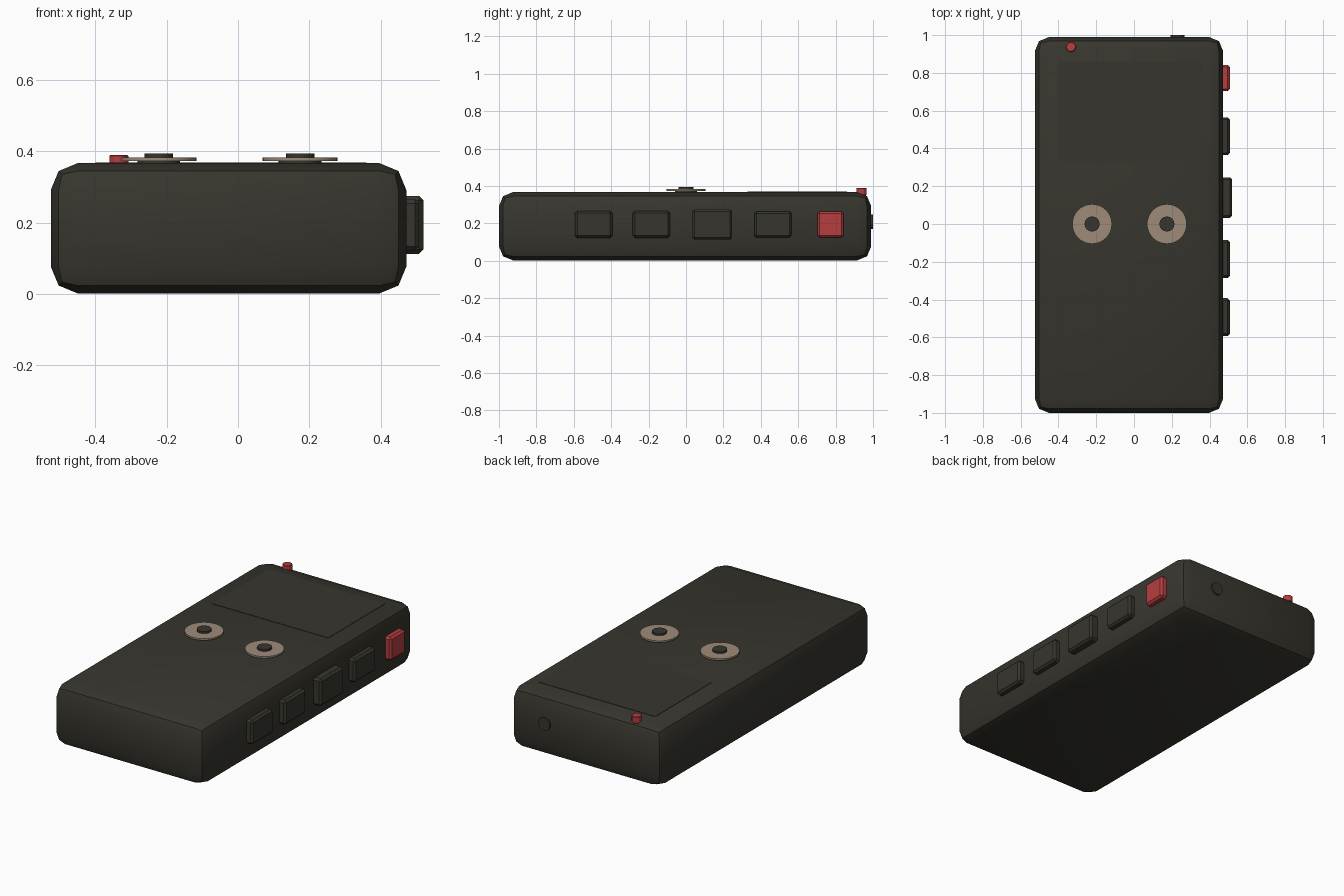
import bpy
import math

default = bpy.data.objects.get("Cube")
if default:
    bpy.data.objects.remove(default, do_unlink=True)


def material(name, colour):
    m = bpy.data.materials.new(name)
    m.use_nodes = True
    m.diffuse_color = (*colour, 1)
    m.node_tree.nodes["Principled BSDF"].inputs["Base Color"].default_value = (*colour, 1)
    return m


CHARCOAL = material("charcoal", (0.038, 0.036, 0.027))
RED = material("red", (0.47, 0.048, 0.05))
TAN = material("tan", (0.34, 0.26, 0.19))


def finish(name, mat, bevel=0, segments=1):
    ob = bpy.context.object
    ob.name = name
    ob.data.materials.append(mat)
    if bevel:
        mod = ob.modifiers.new("Bevel", 'BEVEL')
        mod.width = bevel
        mod.segments = segments
        bpy.ops.object.modifier_apply(modifier=mod.name)
    bpy.ops.object.shade_smooth_by_angle(angle=math.radians(30))
    return ob


def box(name, lo, hi, mat, bevel=0, segments=1):
    bpy.ops.mesh.primitive_cube_add(size=1, location=[(a + b) / 2 for a, b in zip(lo, hi)])
    bpy.context.object.scale = [b - a for a, b in zip(lo, hi)]
    bpy.ops.object.transform_apply(location=False, rotation=False, scale=True)
    return finish(name, mat, bevel, segments)


def disc(name, centre, radius, depth, mat, sides=32, rotation=(0, 0, 0), bevel=0):
    bpy.ops.mesh.primitive_cylinder_add(vertices=sides, radius=radius, depth=depth,
                                        location=centre, rotation=rotation)
    return finish(name, mat, bevel)


# Case with rounded edges, and the thin display panel
box("case", (-0.525, -1, 0.002), (0.472, 0.99, 0.367), CHARCOAL, 0.075, 2)
box("display_panel", (-0.4, 0.33, 0.364), (0.36, 0.86, 0.369), CHARCOAL)

# Two dials: stem, wide washer and centre cap
for side, x in (("right", -0.222), ("left", 0.174)):
    disc(side + "_dial_stem", (x, 0, 0.37), 0.06, 0.012, CHARCOAL)
    disc(side + "_dial_ring", (x, 0, 0.378), 0.105, 0.01, TAN, 40)
    disc(side + "_dial_cap", (x, 0, 0.386), 0.04, 0.016, CHARCOAL, 16)

# Buttons along the left side: name, centre y, half length, half height, outer x
BUTTONS = (
    ("lower_button", -0.493, 0.1, 0.072, 0.508, CHARCOAL),
    ("second_button", -0.185, 0.1, 0.072, 0.508, CHARCOAL),
    ("middle_button", 0.14, 0.107, 0.081, 0.52, CHARCOAL),
    ("upper_button", 0.465, 0.1, 0.07, 0.508, CHARCOAL),
    ("red_button", 0.773, 0.07, 0.07, 0.508, RED),
)
for name, y, length, height, outer, mat in BUTTONS:
    box(name, (0.43, y - length, 0.194 - height), (outer, y + length, 0.194 + height), mat, 0.012)

# Indicator lamp on top and round socket on the back
disc("indicator_lamp", (-0.334, 0.938, 0.37), 0.027, 0.04, RED, 12, bevel=0.003)
disc("back_socket", (0.23, 0.985, 0.208), 0.038, 0.03, CHARCOAL, 16, (math.pi / 2, 0, 0))
